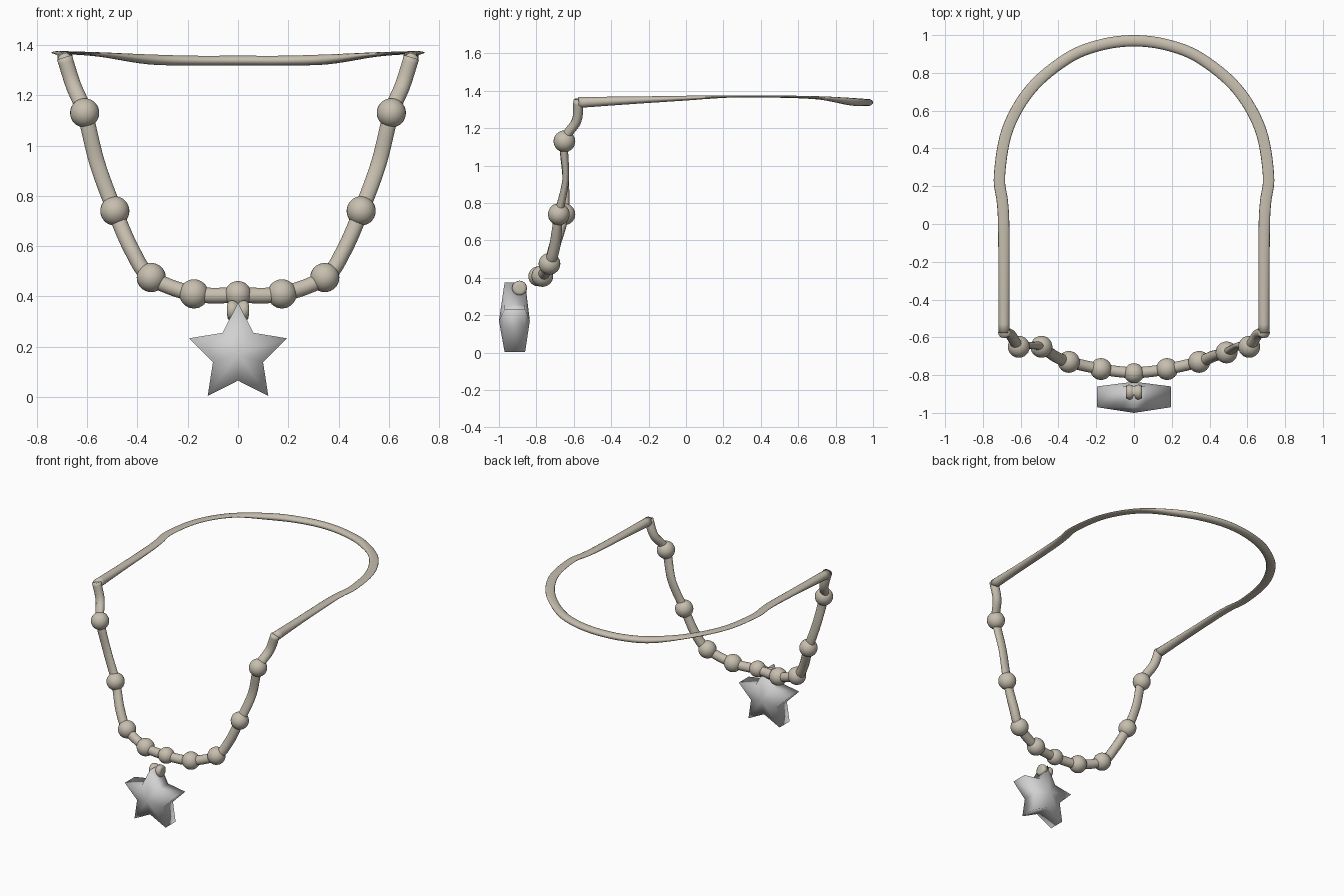
import bpy, bmesh, math
from mathutils import Vector

cube = bpy.data.objects.get("Cube")
if cube:
    bpy.data.objects.remove(cube, do_unlink=True)


def material(name, rgb):
    m = bpy.data.materials.new(name)
    m.use_nodes = True
    m.diffuse_color = (*rgb, 1)
    m.node_tree.nodes["Principled BSDF"].inputs["Base Color"].default_value = (*rgb, 1)
    return m


BEIGE = material("warm beige", (0.57, 0.52, 0.43))
SILVER = material("silver grey", (0.64, 0.64, 0.64))


def finish(bm, name, mat):
    bmesh.ops.recalc_face_normals(bm, faces=bm.faces)
    for f in bm.faces:
        f.smooth = True
    me = bpy.data.meshes.new(name)
    bm.to_mesh(me)
    bm.free()
    me.materials.append(mat)
    ob = bpy.data.objects.new(name, me)
    bpy.context.collection.objects.link(ob)
    return ob


def spline(pts, steps):
    """Smooth path through the points."""
    p = [Vector(q) for q in pts]
    p = [2 * p[0] - p[1]] + p + [2 * p[-1] - p[-2]]
    out = []
    for a, b, c, d in zip(p, p[1:], p[2:], p[3:]):
        for i in range(steps):
            t = i / steps
            out.append(b + (c - a) * t / 2 + (a - 2.5 * b + 2 * c - d / 2) * t * t
                       + (1.5 * (b - c) + (d - a) / 2) * t ** 3)
    return out + [p[-2]]


def sweep(name, path, up, width, sides=14):
    """Elliptical tube; the fourth path value is the half height along up."""
    bm = bmesh.new()
    rings = []
    for i, p in enumerate(path):
        t = (path[min(i + 1, len(path) - 1)].xyz - path[max(i - 1, 0)].xyz).normalized()
        u = t.cross(Vector(up)).normalized()
        v = u.cross(t)
        rings.append([bm.verts.new(p.xyz + u * width * math.cos(a) + v * p.w * math.sin(a))
                      for a in (math.tau * k / sides for k in range(sides))])
    for r, s in zip(rings, rings[1:]):
        for k in range(sides):
            j = (k + 1) % sides
            bm.faces.new((r[k], r[j], s[j], s[k]))
    bm.faces.new(rings[0])
    bm.faces.new(rings[-1])
    return finish(bm, name, BEIGE)


# Neck band: straight sides and a round back, thinning and tilting on the way
half = [(0.688, -0.575, 1.338, 0.03), (0.688, -0.3, 1.349, 0.021),
        (0.69, 0, 1.361, 0.013), (0.697, 0.12, 1.366, 0.009)]
for deg, z, h in ((0, 1.37, 0.006), (20, 1.369, 0.006), (40, 1.362, 0.009),
                  (60, 1.343, 0.02), (75, 1.338, 0.02)):
    a = math.radians(deg)
    half.append((0.712 * math.cos(a), 0.258 + 0.712 * math.sin(a), z, h))
mirrored = [(-x, y, z, h) for x, y, z, h in reversed(half)]
sweep("neck_band", spline(half + [(0, 0.97, 1.338, 0.02)] + mirrored, 6), (0, 0, 1), 0.03)

# Front cord: hangs in a U, the right side swinging slightly further back
left = [(0.69, -0.575, 1.35, 0.028), (0.655, -0.585, 1.24, 0.026), (0.61, -0.65, 1.13, 0.024),
        (0.56, -0.643, 0.93, 0.018), (0.49, -0.68, 0.74, 0.024), (0.42, -0.70, 0.58, 0.03),
        (0.345, -0.73, 0.475, 0.03), (0.175, -0.768, 0.41, 0.03)]
right = [(-x, y + (0.03 if 0.7 < z < 0.8 else 0), z, h) for x, y, z, h in reversed(left)]
sweep("front_cord", spline(left + [(0, -0.787, 0.405, 0.03)] + right, 6), (0, 1, 0), 0.031)


def bead(name, loc, radius):
    bm = bmesh.new()
    bmesh.ops.create_uvsphere(bm, u_segments=24, v_segments=16, radius=radius)
    bmesh.ops.translate(bm, verts=bm.verts, vec=loc)
    finish(bm, name, BEIGE)


# Beads threaded on the cord
for i in (2, 4, 6, 7):
    for side, pts in (("left", left), ("right", right[::-1])):
        bead(f"bead_{side}_{i}", pts[i][:3], 0.058)
bead("bead_centre", (0, -0.79, 0.408), 0.053)

# Pendant bail: a grooved double ring lying across
bm = bmesh.new()
rings = []
for x, r in ((-0.043, 0.022), (-0.04, 0.036), (-0.024, 0.04), (-0.008, 0.036), (0, 0.026),
             (0.008, 0.036), (0.024, 0.04), (0.04, 0.036), (0.043, 0.022)):
    rings.append([bm.verts.new((x, -0.89 + r * math.cos(a), 0.345 + r * math.sin(a)))
                  for a in (math.tau * k / 20 for k in range(20))])
for r, s in zip(rings, rings[1:]):
    for k in range(20):
        j = (k + 1) % 20
        bm.faces.new((r[k], r[j], s[j], s[k]))
bm.faces.new(rings[0])
bm.faces.new(rings[-1])
finish(bm, "pendant_bail", BEIGE)

# Star pendant: five points with a raised centre on both faces
bm = bmesh.new()
rims, tips = [], []
for y, peak in ((-0.97, -1.0), (-0.86, -0.835)):
    rim = []
    for k in range(10):
        a = math.pi * k / 5
        r = 0.105 if k % 2 else 0.205
        rim.append(bm.verts.new((r * math.sin(a), y, 0.17 + r * math.cos(a))))
    rims.append(rim)
    tips.append(bm.verts.new((0, peak, 0.17)))
for k in range(10):
    j = (k + 1) % 10
    bm.faces.new((rims[0][k], rims[0][j], rims[1][j], rims[1][k]))
    for rim, tip in zip(rims, tips):
        bm.faces.new((rim[k], rim[j], tip))
finish(bm, "star_pendant", SILVER)
